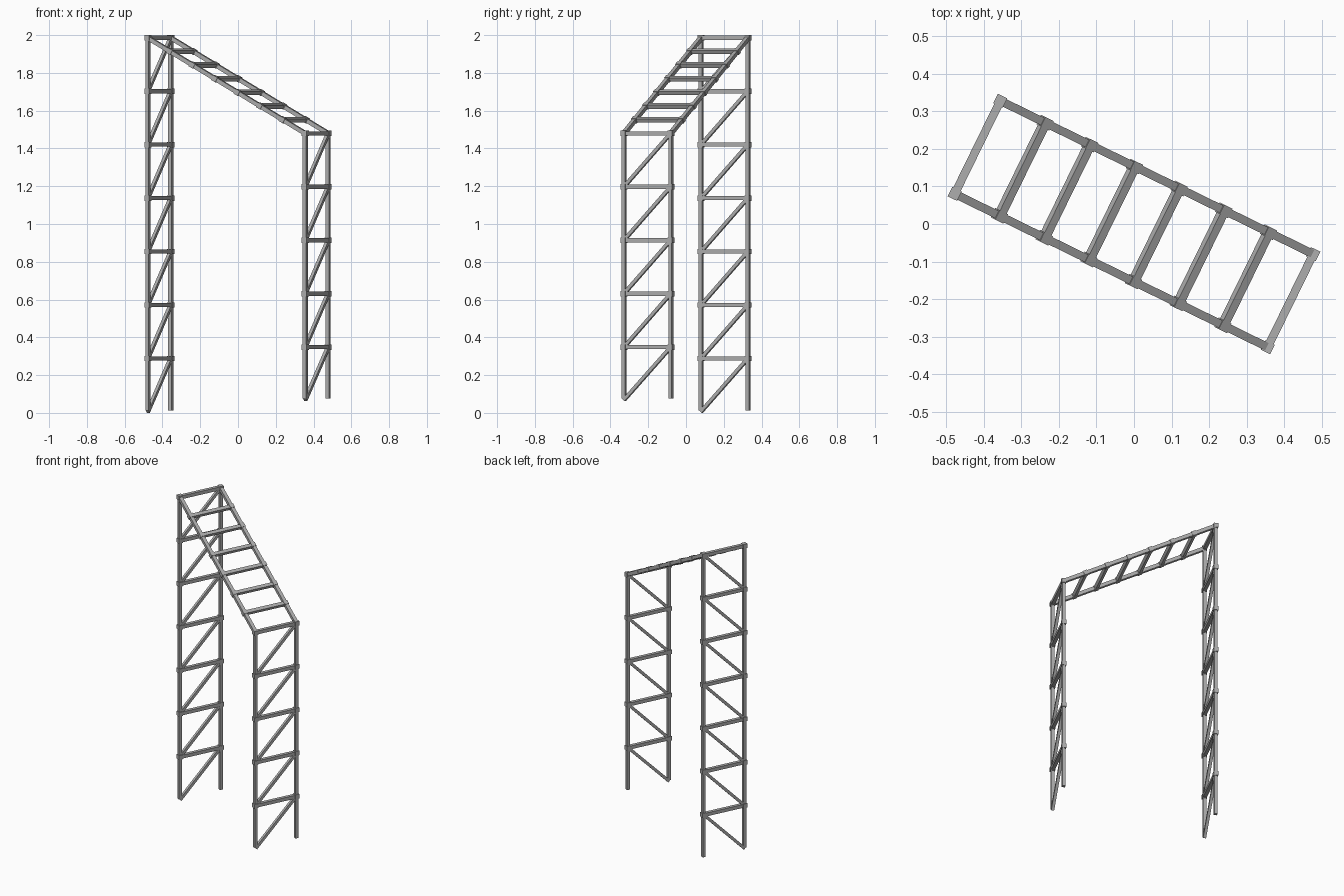
import bpy
import math
from mathutils import Matrix, Vector

cube = bpy.data.objects.get("Cube")
if cube:
    bpy.data.objects.remove(cube, do_unlink=True)

steel = bpy.data.materials.new("grey_steel")
steel.use_nodes = True
colour = (0.42, 0.42, 0.42, 1)
steel.diffuse_color = colour
steel.node_tree.nodes["Principled BSDF"].inputs["Base Color"].default_value = colour

# Span direction across the gate and depth direction between paired posts
turn = math.radians(-26.1)
span = Vector((math.cos(turn), math.sin(turn), 0))
depth = Vector((-span.y, span.x, 0))
HALF_SPAN, HALF_DEPTH = 0.464, 0.138
BAY = 0.283


def point(s, d, z):
    return span * s + depth * d + Vector((0, 0, z))


def beam(name, a, b, size, side, extend=0.0):
    """Square bar from a to b, with one pair of faces turned towards side."""
    along = (b - a).normalized()
    a, b = a - along * extend, b + along * extend
    side = (side - along * side.dot(along)).normalized()
    third = along.cross(side)
    length = (b - a).length
    frame = Matrix((side * size, third * size, along * length)).transposed()
    bpy.ops.mesh.primitive_cube_add(size=1)
    bar = bpy.context.object
    bar.name = name
    bar.data.transform(Matrix.Translation((a + b) / 2) @ frame.to_4x4())
    bar.data.materials.append(steel)


def rung(name, s, z, side):
    """Cross bar with a slightly thicker joint block at each end."""
    a, b = point(s, -HALF_DEPTH, z), point(s, HALF_DEPTH, z)
    beam(name, a, b, 0.022, side)
    for end in (a, b):
        beam(name + "_joint", end - depth * 0.014, end + depth * 0.014, 0.028, side)


def tower(name, s, top, bays, foot, diagonal_foot):
    # Posts
    for d in (-HALF_DEPTH, HALF_DEPTH):
        beam(name + "_post", point(s, d, foot), point(s, d, top), 0.02, span)
    # Rungs and diagonal braces
    for i in range(bays):
        z = top - i * BAY
        rung(name + "_rung", s, z, span)
        low = z - BAY if i < bays - 1 else diagonal_foot
        beam(name + "_brace", point(s, -HALF_DEPTH, low),
             point(s, HALF_DEPTH, z), 0.018, span)


TALL, SHORT = 1.986, 1.48
tower("tall_tower", -HALF_SPAN, TALL, 7, 0.013, 0.0064)
tower("short_tower", HALF_SPAN, SHORT, 5, 0.075, 0.068)

# Sloping ladder bridge
for d in (-HALF_DEPTH, HALF_DEPTH):
    beam("bridge_rail", point(-HALF_SPAN, d, TALL), point(HALF_SPAN, d, SHORT),
         0.022, depth)
slope = point(2 * HALF_SPAN, 0, SHORT - TALL)
for i in range(1, 7):
    t = i / 7
    rung("bridge_rung", HALF_SPAN * (2 * t - 1), TALL + (SHORT - TALL) * t, slope)
